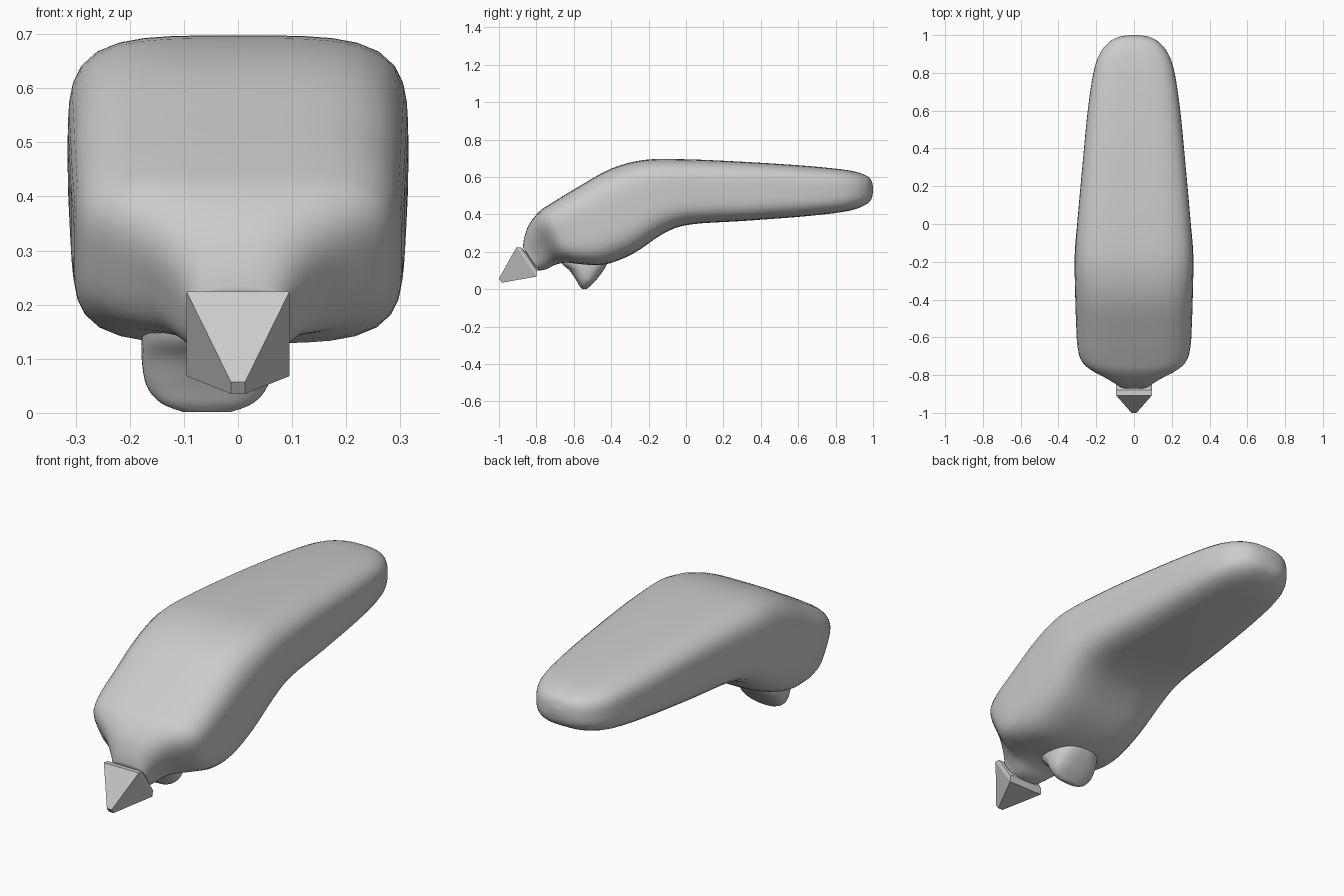
import bpy, bmesh, math
from mathutils import Vector

if "Cube" in bpy.data.objects:
    bpy.data.objects.remove(bpy.data.objects["Cube"])


def spline(rows, steps):
    """Catmull-Rom interpolation of rows of section parameters."""
    out = []
    for i in range(len(rows) - 1):
        p0, p1 = rows[max(i - 1, 0)], rows[i]
        p2, p3 = rows[i + 1], rows[min(i + 2, len(rows) - 1)]
        for s in range(steps):
            t = s / steps
            out.append([0.5 * (2 * b + (c - a) * t + (2 * a - 5 * b + 4 * c - d) * t * t
                               + (3 * b - a - 3 * c + d) * t ** 3)
                        for a, b, c, d in zip(p0, p1, p2, p3)])
    return out + [list(rows[-1])]


def superring(mid, u, v, n, count=48):
    """Rounded-rectangle ring around mid, spanned by half-axes u and v."""
    ring = []
    for k in range(count):
        a = math.tau * k / count
        c, s = math.cos(a), math.sin(a)
        r = (abs(c) ** n + abs(s) ** n) ** (-1 / n)
        ring.append(mid + u * (c * r) + v * (s * r))
    return ring


def loft(name, rings, smooth=True):
    bm = bmesh.new()
    vs = [[bm.verts.new(p) for p in ring] for ring in rings]
    n = len(vs[0])
    for a, b in zip(vs, vs[1:]):
        for i in range(n):
            j = (i + 1) % n
            bm.faces.new((a[i], a[j], b[j], b[i]))
    bm.faces.new(vs[0])
    bm.faces.new(vs[-1])
    bmesh.ops.recalc_face_normals(bm, faces=bm.faces)
    for f in bm.faces:
        f.smooth = smooth
    me = bpy.data.meshes.new(name)
    bm.to_mesh(me)
    bm.free()
    ob = bpy.data.objects.new(name, me)
    bpy.context.collection.objects.link(ob)
    return ob


# Bent body: top y, top z, bottom y, bottom z, half width, squareness
body = [
    (-0.872, 0.225, -0.79, 0.100, 0.09, 3),
    (-0.865, 0.275, -0.75, 0.106, 0.11, 3),
    (-0.840, 0.345, -0.70, 0.130, 0.165, 3),
    (-0.785, 0.415, -0.64, 0.143, 0.265, 3.5),
    (-0.720, 0.460, -0.55, 0.133, 0.298, 4),
    (-0.580, 0.545, -0.43, 0.133, 0.307, 4),
    (-0.400, 0.645, -0.28, 0.192, 0.312, 4),
    (-0.220, 0.692, -0.12, 0.298, 0.314, 4),
    (0.000, 0.695, 0.02, 0.346, 0.300, 4),
    (0.300, 0.682, 0.30, 0.365, 0.274, 4),
    (0.600, 0.663, 0.60, 0.387, 0.245, 3.7),
    (0.800, 0.645, 0.80, 0.408, 0.215, 3.5),
    (0.900, 0.630, 0.90, 0.427, 0.182, 3.2),
    (0.960, 0.610, 0.96, 0.452, 0.135, 3),
    (0.988, 0.587, 0.99, 0.480, 0.085, 2.6),
    (1.000, 0.550, 1.00, 0.520, 0.025, 2.2),
]
rings = []
for ty, tz, by, bz, w, n in spline(body, 4):
    top, bot = Vector((0, ty, tz)), Vector((0, by, bz))
    rings.append(superring((top + bot) / 2, Vector((w, 0, 0)), (top - bot) / 2, n))
loft("body", rings)

# Off-centre fin underneath: z, front y, back y, half width
fin = [
    (0.200, -0.68, -0.40, 0.120),
    (0.140, -0.665, -0.42, 0.121),
    (0.100, -0.622, -0.442, 0.121),
    (0.050, -0.588, -0.48, 0.112),
    (0.018, -0.570, -0.512, 0.085),
    (0.002, -0.555, -0.53, 0.045),
]
rings = []
for z, fy, by, w in spline(fin, 4):
    rings.append(superring(Vector((-0.057, (fy + by) / 2, z)), Vector((w, 0, 0)),
                           Vector((0, (by - fy) / 2, 0)), 2.6, 32))
loft("underside_fin", rings)

# Faceted tip: half width, top y/z, bottom y/z
tip = [
    (0.065, -0.850, 0.195, -0.785, 0.115),
    (0.095, -0.880, 0.222, -0.797, 0.098),
    (0.095, -0.907, 0.224, -0.800, 0.068),
    (0.013, -1.000, 0.057, -0.985, 0.035),
]
loft("pointed_tip", [[Vector(p) for p in ((-w, ty, tz), (w, ty, tz), (w, by, bz), (-w, by, bz))]
                     for w, ty, tz, by, bz in tip], smooth=False)
